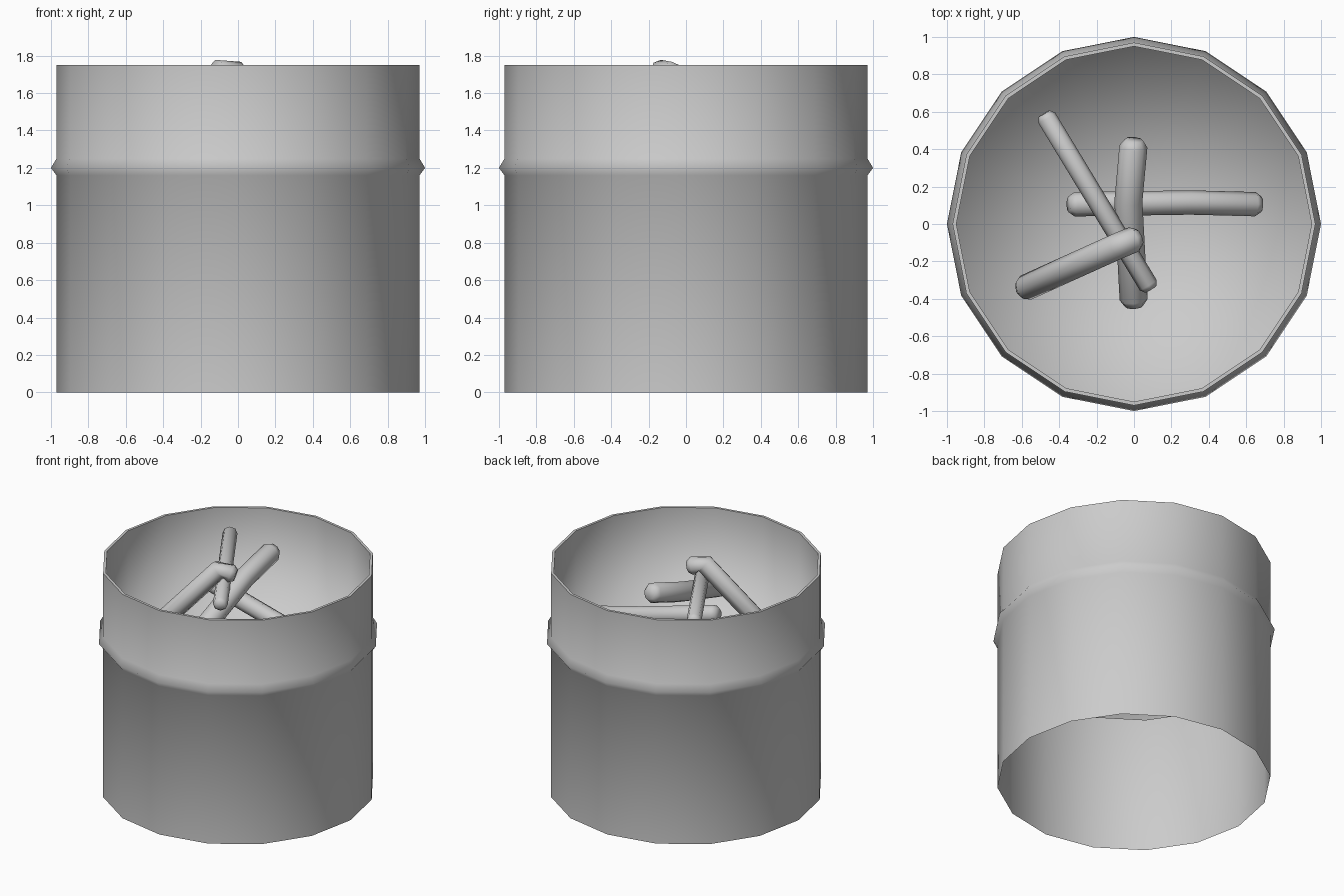
import bpy, bmesh, math
from mathutils import Vector

if "Cube" in bpy.data.objects:
    bpy.data.objects.remove(bpy.data.objects["Cube"])


def finish(name, bm):
    bmesh.ops.recalc_face_normals(bm, faces=bm.faces)
    mesh = bpy.data.meshes.new(name)
    bm.to_mesh(mesh)
    bm.free()
    obj = bpy.data.objects.new(name, mesh)
    bpy.context.collection.objects.link(obj)
    return obj


def bridge(bm, a, b):
    n = len(a)
    for i in range(n):
        f = bm.faces.new((a[i], a[(i + 1) % n], b[(i + 1) % n], b[i]))
        f.smooth = True


def lathe(name, profile, sides, sharp=()):
    """Spin a profile; the last ring is closed with a floor fan."""
    bm = bmesh.new()
    rings = []
    for r, z in profile:
        rings.append([bm.verts.new((r * math.cos(2 * math.pi * i / sides),
                                    r * math.sin(2 * math.pi * i / sides), z))
                      for i in range(sides)])
    for a, b in zip(rings, rings[1:]):
        bridge(bm, a, b)
    centre = bm.verts.new((0, 0, profile[-1][1]))
    last = rings[-1]
    for i in range(sides):
        bm.faces.new((last[i], last[(i + 1) % sides], centre)).smooth = True
    for k in sharp:
        for i in range(sides):
            bm.edges.get((rings[k][i], rings[k][(i + 1) % sides])).smooth = False
    return finish(name, bm)


def stick(name, points, radius, sides=8):
    """Bent stick with slightly rounded ends."""
    pts = [Vector(p) for p in points]
    d0 = (pts[1] - pts[0]).normalized()
    d1 = (pts[-1] - pts[-2]).normalized()
    inset = radius * 0.5
    path = [pts[0], pts[0] + d0 * inset] + pts[1:-1] + [pts[-1] - d1 * inset, pts[-1]]
    radii = [radius * 0.65] + [radius] * (len(path) - 2) + [radius * 0.65]
    bm = bmesh.new()
    rings = []
    for i, (p, r) in enumerate(zip(path, radii)):
        t = (path[min(i + 1, len(path) - 1)] - path[max(i - 1, 0)]).normalized()
        u = t.cross(Vector((0, 0, 1))).normalized()
        v = u.cross(t)
        rings.append([bm.verts.new(p + r * (u * math.cos(a) + v * math.sin(a)))
                      for a in (2 * math.pi * k / sides for k in range(sides))])
    for a, b in zip(rings, rings[1:]):
        bridge(bm, a, b)
    for ring in (rings[0], rings[-1]):
        bm.faces.new(ring).smooth = True
    return finish(name, bm)


# Open-bottomed drum with a raised hoop, thin rim and a raised inner floor
lathe("drum", [(0.97, 0), (0.97, 1.16), (1.0, 1.2), (0.97, 1.25), (0.97, 1.75),
               (0.95, 1.75), (0.95, 1.05)], 16, sharp=(4, 5))

# Pile of sticks inside
stick("stick_low", [(-0.35, 0.105, 1.49), (0.3, 0.115, 1.31), (0.68, 0.105, 1.21)], 0.065)
stick("stick_middle", [(0, 0.45, 1.69), (-0.03, 0.12, 1.58), (0, -0.44, 1.40)], 0.075)
stick("stick_straight", [(-0.48, 0.59, 1.645), (0.09, -0.35, 1.575)], 0.053)
stick("stick_top", [(0.03, -0.07, 1.69), (-0.08, -0.115, 1.725), (-0.6, -0.35, 1.12)], 0.07)
